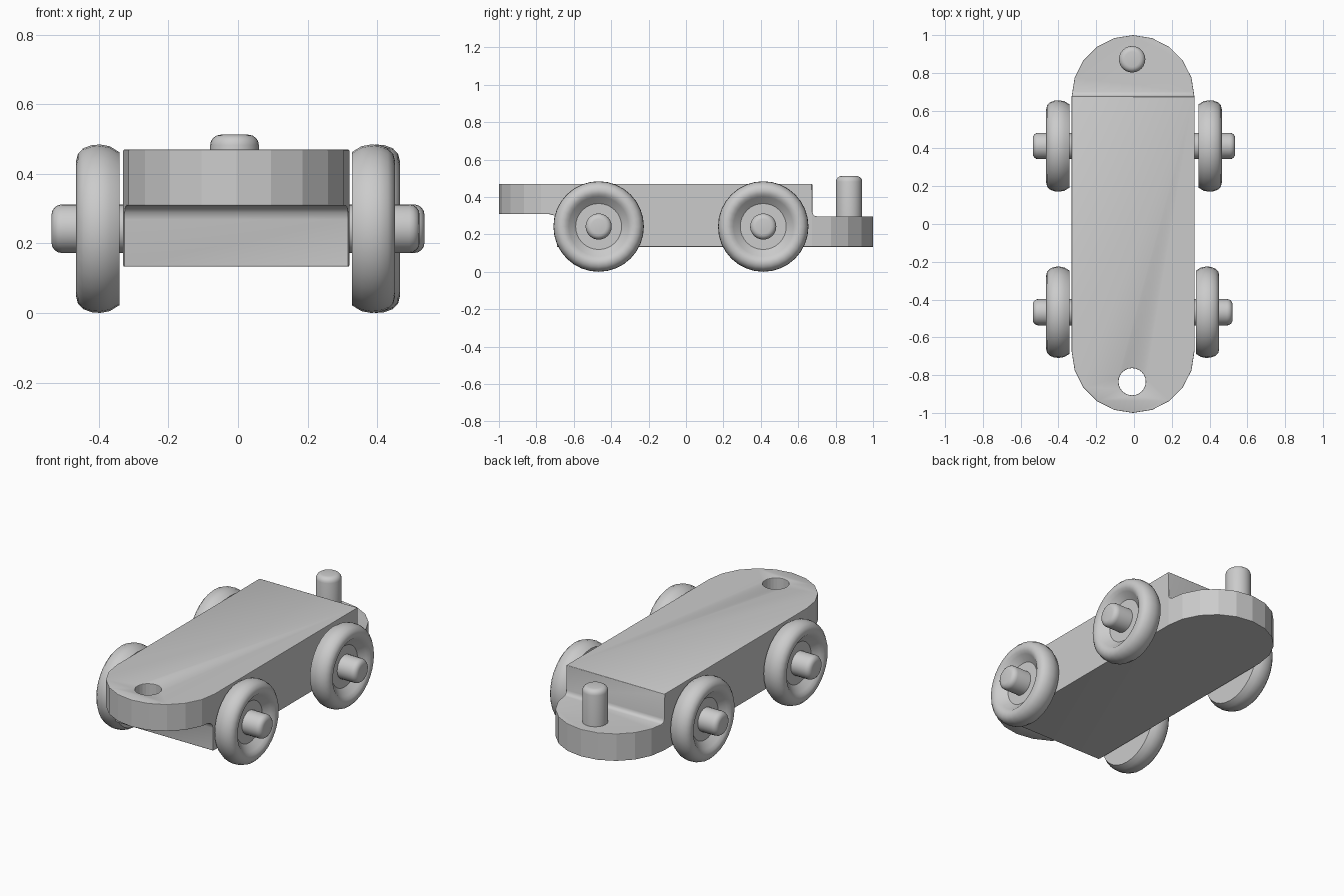
import bpy, bmesh
from math import sin, cos, pi, radians
from mathutils import Matrix, Vector

if "Cube" in bpy.data.objects:
    bpy.data.objects.remove(bpy.data.objects["Cube"])

CX = -0.005   # body centre line
HW = 0.325    # body half width


def make_object(name, bm):
    bmesh.ops.recalc_face_normals(bm, faces=bm.faces)
    mesh = bpy.data.meshes.new(name)
    bm.to_mesh(mesh)
    bm.free()
    obj = bpy.data.objects.new(name, mesh)
    bpy.context.collection.objects.link(obj)
    return obj


def prism(name, points, direction):
    """Extrude a closed outline of 3D points along a direction."""
    bm = bmesh.new()
    face = bm.faces.new([bm.verts.new(p) for p in points])
    ext = bmesh.ops.extrude_face_region(bm, geom=[face])
    moved = [v for v in ext["geom"] if isinstance(v, bmesh.types.BMVert)]
    bmesh.ops.translate(bm, verts=moved, vec=direction)
    return make_object(name, bm)


def lathe(name, profile, matrix, segments):
    """Spin (radius, height) points around z; ends on the axis close the shape."""
    bm = bmesh.new()
    verts = [bm.verts.new((r, 0, h)) for r, h in profile]
    edges = [bm.edges.new(pair) for pair in zip(verts, verts[1:])]
    bmesh.ops.spin(bm, geom=verts + edges, axis=(0, 0, 1), cent=(0, 0, 0),
                   angle=2 * pi, steps=segments, use_duplicate=False)
    bmesh.ops.remove_doubles(bm, verts=bm.verts, dist=1e-5)
    bm.transform(matrix)
    return make_object(name, bm)


def shade(obj, angle):
    bpy.ops.object.select_all(action='DESELECT')
    obj.select_set(True)
    bpy.context.view_layer.objects.active = obj
    bpy.ops.object.shade_smooth_by_angle(angle=radians(angle))


def arc(cx, cy, r, a0, a1, n):
    return [(cx + r * cos(radians(a0 + (a1 - a0) * i / n)),
             cy + r * sin(radians(a0 + (a1 - a0) * i / n))) for i in range(n + 1)]


# Body: stepped side profile (y, z) with filleted inner corners
side = [(-0.69, 0.133), (1.0, 0.133), (1.0, 0.296)]
side += arc(0.70, 0.321, 0.025, 270, 180, 3)
side += [(0.675, 0.469), (-1.0, 0.469), (-1.0, 0.308)]
side += arc(-0.73, 0.268, 0.04, 90, 0, 3)
body = prism("body", [(CX - 0.5, y, z) for y, z in side], (1, 0, 0))

# Rounded plan outline that trims the body ends
plan = arc(CX, 0.675, HW, 0, 180, 10) + arc(CX, -0.675, HW, 180, 360, 10)
outline = prism("outline_cutter", [(x, y, 0) for x, y in plan], (0, 0, 1))

# Coupling hole
hole = prism("hole_cutter", [(x, y, 0.2) for x, y in arc(-0.01, -0.835, 0.072, 0, 345, 23)],
             (0, 0, 0.5))

for cutter, op in ((outline, 'INTERSECT'), (hole, 'DIFFERENCE')):
    mod = body.modifiers.new(cutter.name, 'BOOLEAN')
    mod.object, mod.operation, mod.solver = cutter, op, 'EXACT'
    cutter.hide_render = True
    cutter.hide_set(True)
bevel = body.modifiers.new("soft_edges", 'BEVEL')
bevel.width, bevel.segments = 0.007, 2
bevel.limit_method, bevel.angle_limit = 'ANGLE', radians(50)
shade(body, 35)

# Coupling peg
peg = [(0, 0.27), (0.07, 0.27)] + arc(0.04, 0.482, 0.03, 0, 90, 4) + [(0, 0.512)]
shade(lathe("coupling_peg", peg, Matrix.Translation((-0.01, 0.872, 0)), 24), 40)

# Wheel (radius, distance outwards): flat back, round tyre, recessed hub
tyre = [(0, 0), (0.22, 0), (0.237, 0.028), (0.242, 0.055), (0.24, 0.08),
        (0.231, 0.104), (0.215, 0.119), (0.195, 0.124), (0.175, 0.12),
        (0.16, 0.106), (0.123, 0.075), (0, 0.075)]
pin = [(0, -0.05), (0.07, -0.05)] + arc(0.04, 0.165, 0.03, 0, 90, 4) + [(0, 0.195)]

for end, y in (("front", -0.467), ("back", 0.413)):
    for label, s in (("left", -1), ("right", 1)):
        offset = 0.327 if (end, label) == ("front", "right") else 0.341
        place = (Matrix.Translation((s * offset, y, 0.242))
                 @ Matrix.Rotation(s * pi / 2, 4, 'Y'))
        shade(lathe(f"{end}_{label}_wheel", tyre, place, 32), 32)
        shade(lathe(f"{end}_{label}_axle_pin", pin, place, 24), 40)
